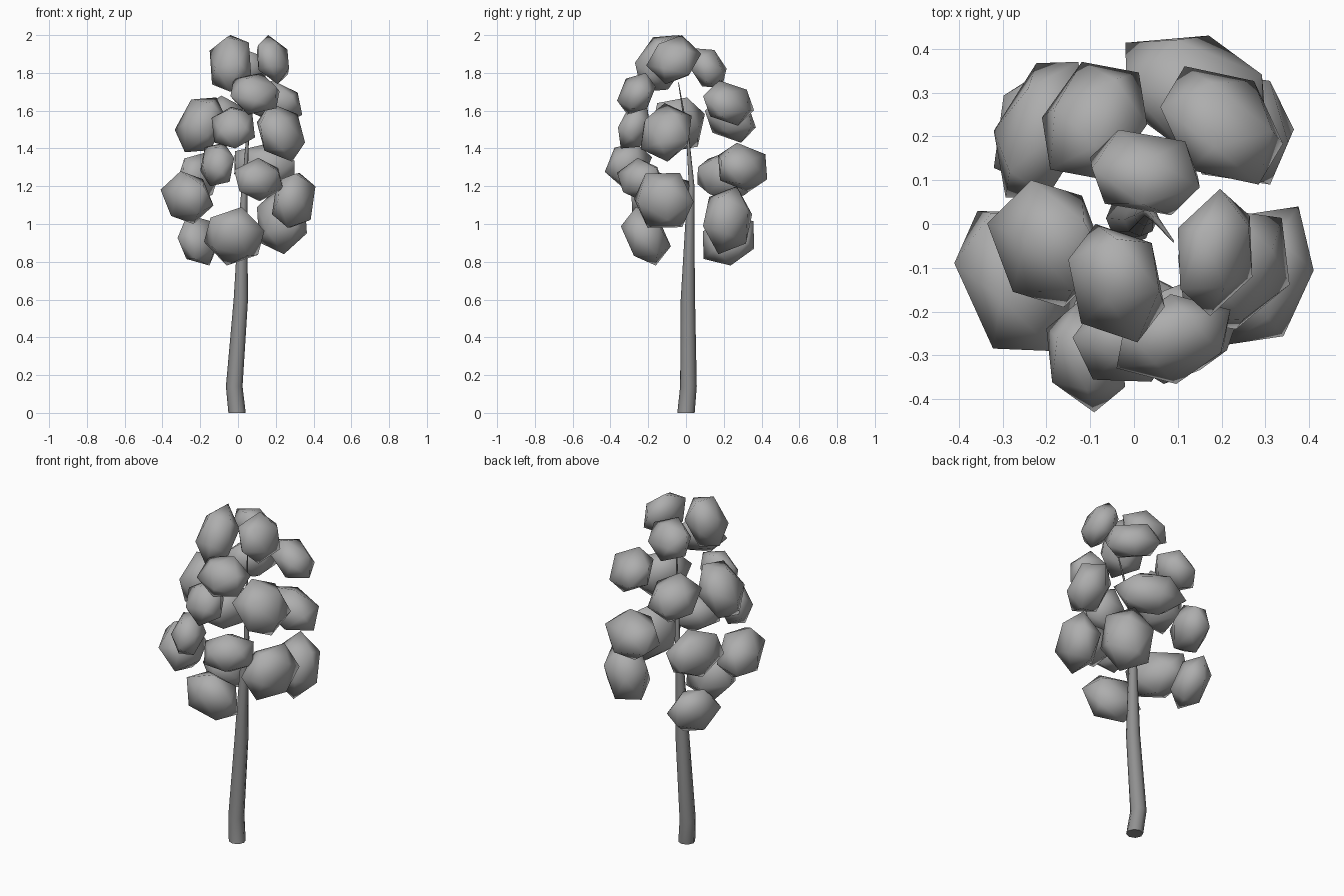
import bpy, bmesh, math
from mathutils import Vector, Matrix

if "Cube" in bpy.data.objects:
    bpy.data.objects.remove(bpy.data.objects["Cube"])


def material(name, value):
    m = bpy.data.materials.new(name)
    m.diffuse_color = (value, value, value, 1)
    m.use_nodes = True
    m.node_tree.nodes["Principled BSDF"].inputs["Base Color"].default_value = m.diffuse_color
    return m


leaf_grey = material("leaf grey", 0.42)
bark_grey = material("bark grey", 0.28)


def finish(name, bm, angle, mat):
    me = bpy.data.meshes.new(name)
    bm.to_mesh(me)
    bm.free()
    me.materials.append(mat)
    ob = bpy.data.objects.new(name, me)
    bpy.context.collection.objects.link(ob)
    bpy.ops.object.select_all(action='DESELECT')
    ob.select_set(True)
    bpy.context.view_layer.objects.active = ob
    bpy.ops.object.shade_smooth_by_angle(angle=math.radians(angle))


# Trunk: bent tapering tube, (x, y, z, radius)
path = [(-0.005, 0, 0, 0.046), (-0.02, 0.013, 0.14, 0.044), (0.015, 0.01, 0.6, 0.038),
        (0.025, 0.02, 1.0, 0.024), (0.035, 0.03, 1.2, 0.015), (0.05, 0.01, 1.45, 0.008),
        (0.09, -0.04, 1.75, 0.002)]
bm = bmesh.new()
rings = []
for x, y, z, r in path:
    rings.append([bm.verts.new((x + r * math.cos(math.tau * i / 8),
                                y + r * math.sin(math.tau * i / 8), z)) for i in range(8)])
for a, b in zip(rings, rings[1:]):
    for i in range(8):
        j = (i + 1) % 8
        bm.faces.new((a[i], a[j], b[j], b[i]))
bm.faces.new(rings[0][::-1])
bm.faces.new(rings[-1])
finish("trunk", bm, 50, bark_grey)


# Blob points turned to face n, flattened along it and fitted to a box
def fitted(points, face, n, turn, flat, low, high):
    m = (Matrix.Scale(flat, 3, n) @ Matrix.Rotation(math.radians(turn), 3, n)
         @ face.rotation_difference(n).to_matrix())
    pts = [m @ p for p in points]
    for k in range(3):
        a, b = min(p[k] for p in pts), max(p[k] for p in pts)
        for p in pts:
            p[k] = low[k] + (p[k] - a) / (b - a) * (high[k] - low[k])
    return pts


# Leaf clump: flattened twenty-sided blob; its spin and thickness are chosen
# so that it also spans d0..d1 along the x + y diagonal
def leaf_clump(x0, x1, y0, y1, z0, z1, d0, d1):
    low, high = Vector((x0, y0, z0)), Vector((x1, y1, z1))
    c = (low + high) / 2
    n = Vector((c.x, c.y, 0)).normalized()
    n.z = max(-0.45, min(0.45, (c.z - 1.2) * 2))
    n.normalize()
    bm = bmesh.new()
    bmesh.ops.create_icosphere(bm, subdivisions=1, radius=1)
    bm.faces.ensure_lookup_table()
    face = bm.faces[0].normal.copy()
    points = [v.co.copy() for v in bm.verts]
    best = None
    for flat in (0.6, 0.68, 0.76, 0.85):
        for turn in range(0, 120, 5):
            pts = fitted(points, face, n, turn, flat, low, high)
            diag = [(p.x + p.y) / math.sqrt(2) for p in pts]
            error = abs(min(diag) - d0) + abs(max(diag) - d1) + 0.08 * abs(flat - 0.68)
            if best is None or error < best[0]:
                best = (error, pts)
    for v, p in zip(bm.verts, best[1]):
        v.co = p
    bmesh.ops.recalc_face_normals(bm, faces=bm.faces)
    finish("leaf_clump", bm, 65, leaf_grey)


# x range, y range, z range and diagonal range of each clump
clumps = [
    # crown top
    (-0.15, 0.07, -0.27, 0.00, 1.70, 2.00, -0.21, 0.02),
    (0.10, 0.27, -0.21, 0.08, 1.74, 2.00, 0.02, 0.22),
    (-0.10, 0.15, 0.02, 0.215, 1.72, 1.93, -0.03, 0.22),
    # upper layer
    (-0.04, 0.22, -0.365, -0.16, 1.58, 1.80, -0.185, 0.06),
    (0.06, 0.34, 0.09, 0.36, 1.52, 1.76, 0.175, 0.42),
    (-0.21, 0.03, 0.10, 0.37, 1.43, 1.68, -0.06, 0.205),
    (-0.335, -0.06, -0.19, 0.10, 1.38, 1.67, -0.32, -0.04),
    (-0.14, 0.09, -0.36, -0.19, 1.40, 1.62, -0.25, -0.015),
    (0.10, 0.355, -0.24, 0.03, 1.33, 1.64, 0.01, 0.255),
    # middle layer
    (-0.20, -0.02, -0.43, -0.18, 1.20, 1.43, -0.35, -0.15),
    (-0.02, 0.24, -0.365, -0.12, 1.12, 1.35, -0.14, 0.075),
    (-0.02, 0.30, 0.17, 0.43, 1.17, 1.43, 0.15, 0.43),
    (-0.32, -0.10, 0.06, 0.37, 1.12, 1.38, -0.17, 0.17),
    # lower layer
    (-0.41, -0.13, -0.29, 0.03, 1.00, 1.28, -0.44, -0.14),
    (0.18, 0.41, -0.275, 0.04, 0.98, 1.27, 0.02, 0.34),
    (-0.18, 0.14, -0.345, -0.08, 0.78, 1.09, -0.27, 0.03),
    (0.10, 0.365, 0.09, 0.35, 0.84, 1.20, 0.14, 0.45),
    (-0.32, -0.10, 0.09, 0.36, 0.78, 1.05, -0.175, 0.14),
]
for c in clumps:
    leaf_clump(*c)
